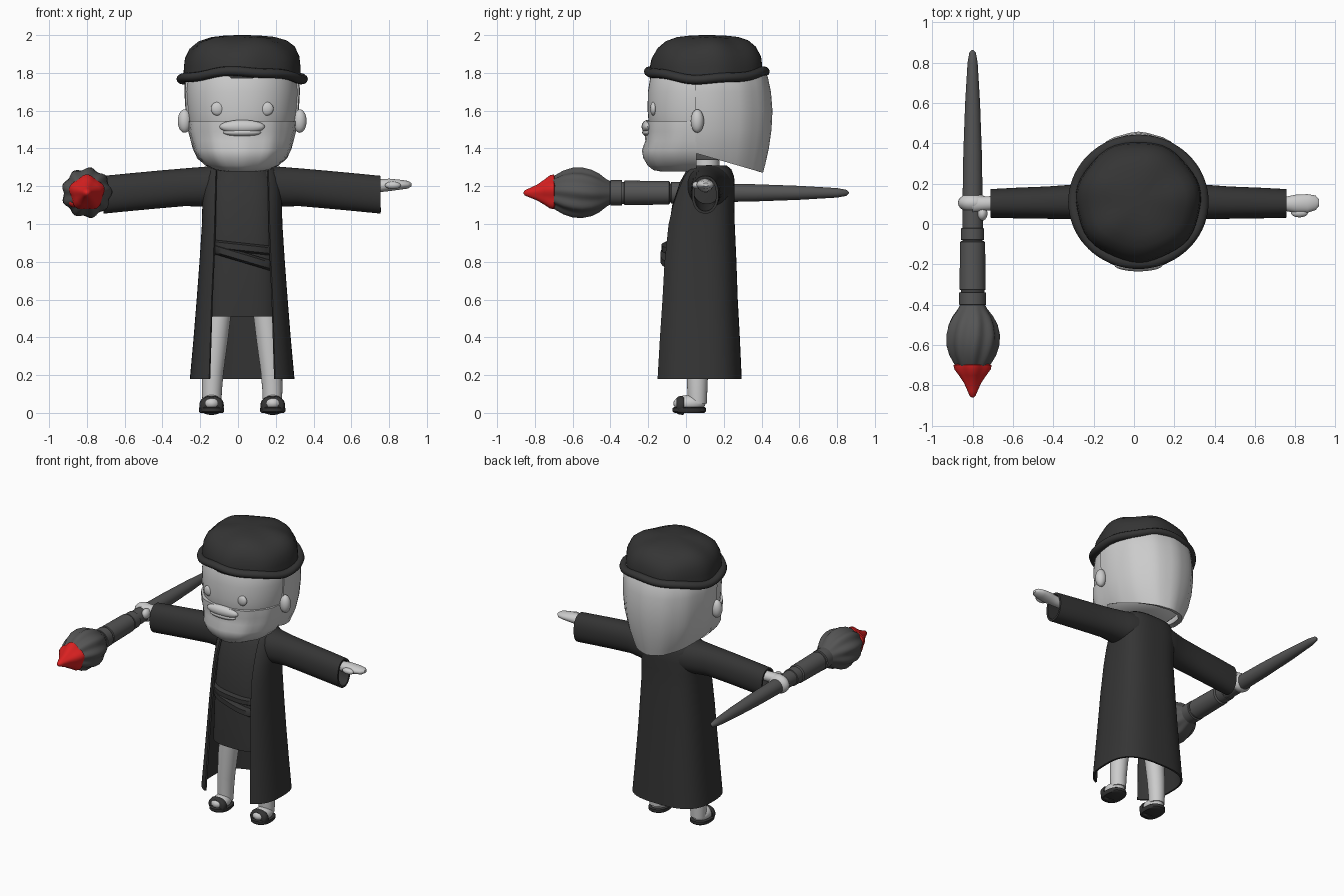
import bpy, bmesh, math
from mathutils import Vector as V

if "Cube" in bpy.data.objects:
    bpy.data.objects.remove(bpy.data.objects["Cube"])

CX = 0.022  # body centre line


def material(name, rgb):
    m = bpy.data.materials.new(name)
    m.diffuse_color = (*rgb, 1)
    m.use_nodes = True
    m.node_tree.nodes["Principled BSDF"].inputs["Base Color"].default_value = m.diffuse_color
    return m


DARK = material("dark_cloth", (0.035, 0.035, 0.035))
MID = material("mid_grey", (0.09, 0.09, 0.09))
RED = material("red_paint", (0.7, 0.015, 0.015))


def finish(name, bm, mat=None, thick=0, angle=45):
    bmesh.ops.recalc_face_normals(bm, faces=bm.faces[:])
    me = bpy.data.meshes.new(name)
    bm.to_mesh(me)
    bm.free()
    ob = bpy.data.objects.new(name, me)
    bpy.context.collection.objects.link(ob)
    if mat:
        me.materials.append(mat)
    bpy.ops.object.select_all(action='DESELECT')
    ob.select_set(True)
    bpy.context.view_layer.objects.active = ob
    if thick:
        mod = ob.modifiers.new("thickness", 'SOLIDIFY')
        mod.thickness, mod.offset = thick, -1
        bpy.ops.object.modifier_apply(modifier=mod.name)
    bpy.ops.object.shade_smooth_by_angle(angle=math.radians(angle))
    return ob


def oval(c, u, v, n=2.0, count=40, wob=lambda t: 1.0):
    """Closed superellipse around c with half axes u and v."""
    pts = []
    for i in range(count):
        t = 2 * math.pi * i / count
        k, s = math.cos(t), math.sin(t)
        k = math.copysign(abs(k) ** (2 / n), k) * wob(t)
        s = math.copysign(abs(s) ** (2 / n), s) * wob(t)
        pts.append(V(c) + V(u) * k + V(v) * s)
    return pts


def loft(rings, closed=True, caps=(True, True)):
    bm = bmesh.new()
    rows = [[bm.verts.new(p) for p in r] for r in rings]
    m = len(rows[0])
    for a, b in zip(rows, rows[1:]):
        for i in range(m if closed else m - 1):
            j = (i + 1) % m
            bm.faces.new((a[i], a[j], b[j], b[i]))
    for cap, row in zip(caps, (rows[0], rows[-1])):
        if cap:
            bm.faces.new(row)
    return bm


def stack(rows, n=2.0, wob=lambda t: 1.0):
    """Horizontal ovals from rows of z, centre y, half width, half depth."""
    return [oval((CX, cy, z), (rx, 0, 0), (0, ry, 0), n, 48, wob) for z, cy, rx, ry in rows]


def ball(name, c, r, mat=None):
    bm = bmesh.new()
    bmesh.ops.create_uvsphere(bm, u_segments=24, v_segments=14, radius=1)
    for v in bm.verts:
        v.co = V((v.co.x * r[0] + c[0], v.co.y * r[1] + c[1], v.co.z * r[2] + c[2]))
    return finish(name, bm, mat)


def keep(bm, co, no):
    """Cut away everything on the normal's side of a plane."""
    bmesh.ops.bisect_plane(bm, geom=bm.verts[:] + bm.edges[:] + bm.faces[:],
                           plane_co=co, plane_no=no, clear_outer=True)


# Head and neck
finish("head", loft(stack([(1.34, .09, .12, .12), (1.37, .09, .19, .19), (1.43, .09, .25, .25),
                           (1.5, .09, .275, .285), (1.6, .09, .288, .293), (1.7, .095, .296, .297),
                           (1.8, .1, .285, .285), (1.88, .1, .24, .24)], 2.15)))
finish("neck", loft(stack([(1.26, .11, .075, .07), (1.42, .11, .065, .062)])))

# Beard: front half shell under the face
beard = loft(stack([(1.278, .05, .09, .18), (1.285, .05, .14, .22), (1.31, .05, .195, .25),
                    (1.35, .06, .235, .283), (1.39, .06, .258, .29), (1.44, .07, .27, .282),
                    (1.49, .07, .283, .285), (1.545, .08, .288, .297)], 2.2,
                   lambda t: 1 + .012 * math.sin(11 * t)))
keep(beard, (0, .055, 0), (0, 1, 0))
finish("beard", beard)

# Hair: back shell with a slanted lower edge
hair = loft(stack([(1.25, .1, .19, .3), (1.32, .1, .225, .318), (1.4, .1, .262, .336),
                   (1.5, .1, .288, .35), (1.6, .1, .3, .355), (1.7, .1, .306, .347),
                   (1.78, .1, .302, .33), (1.85, .1, .27, .29)], 2.1,
                  lambda t: 1 + .008 * math.sin(13 * t)), caps=(False, True))
keep(hair, (0, .05, 0), (0, -1, 0))
keep(hair, (0, .05, 1.375), (0, -.29, -1))
finish("hair", hair, thick=.03)

# Face details
ball("moustache", (CX, -.203, 1.515), (.12, .032, .036))
ball("lower_lip", (CX, -.2, 1.485), (.1, .032, .022))
for s, side in ((-1, "right"), (1, "left")):
    ball(side + "_eye", (CX + s * .13, -.172, 1.61), (.036, .018, .036))
    ball(side + "_ear", (CX + s * .305, .06, 1.545), (.036, .035, .062))

# Beret crown and wavy brim
finish("beret_crown", loft([
    [p + V((0, 0, .012 * math.sin(5 * i * math.pi / 24 + 1) * f)) for i, p in enumerate(r)]
    for r, f in zip(stack([(1.77, .11, .31, .3), (1.83, .11, .308, .298), (1.88, .112, .302, .29),
                           (1.93, .112, .278, .262), (1.965, .112, .235, .222), (1.987, .112, .17, .165),
                           (1.998, .112, .09, .09), (2.0, .112, .02, .02)], 2,
                          lambda t: 1 + .014 * math.sin(7 * t)),
                    (0, .3, .6, .8, .6, .3, 0, 0))]), DARK)
brim = []
for i in range(72):
    t = 2 * math.pi * i / 72
    out = V((math.cos(t), math.sin(t), 0))
    c = V((CX + .318 * out.x, .11 + .303 * out.y, 1.787 - .02 * math.cos(2 * t) + .005 * math.sin(6 * t)))
    brim.append(oval(c, out * .03, (0, 0, .025), 2, 12))
finish("beret_brim", loft(brim + brim[:1], caps=(False, False)), DARK)

# Tunic and sash
finish("tunic", loft(stack([(.51, .04, .2, .145), (.9, .045, .185, .148), (1.1, .07, .18, .143),
                            (1.22, .1, .175, .133), (1.28, .115, .15, .115), (1.31, .12, .1, .09)], 2.8)), DARK)
for name, z, tilt, h, d in (("sash_upper", .875, .02, .025, .17), ("sash_lower", .825, .055, .028, .175)):
    finish(name, loft([oval((CX, .04, z + dz), (.185, 0, -tilt), (0, r, 0), 2.8, 48)
                       for dz, r in ((-h, d - .02), (-h * .6, d), (h * .6, d), (h, d - .02))]), DARK)

# Open coat: z, centre y, half width, half depth, half gap
coat = []
for z, cy, a, b, g in ((.18, .07, .277, .225, .175), (.4, .07, .257, .215, .168), (.6, .07, .241, .204, .162),
                       (.8, .072, .226, .195, .153), (1.0, .078, .213, .18, .146), (1.1, .09, .211, .167, .144),
                       (1.18, .105, .21, .153, .142), (1.25, .118, .2, .137, .14), (1.29, .122, .18, .118, .138),
                       (1.31, .125, .15, .09, .125)):
    n = 2.8
    t0 = math.asin((g / a) ** (n / 2))
    ring = []
    for i in range(57):
        t = t0 + (2 * math.pi - 2 * t0) * i / 56
        x, y = math.sin(t), -math.cos(t)
        x, y = math.copysign(abs(x) ** (2 / n), x), math.copysign(abs(y) ** (2 / n), y)
        ring.append(V((CX + a * x, cy + b * y * (1.1 if y < 0 else 1), z)))
    coat.append(ring)
finish("coat", loft(coat, closed=False, caps=(False, False)), DARK, thick=.012)

for s, side in ((-1, "right"), (1, "left")):
    # Sleeves, open at the cuff
    finish(side + "_sleeve", loft([
        oval((CX + s * x, cy, cz), (0, ry, 0), (0, 0, rz), 2.2) for x, cy, cz, ry, rz in (
            (.05, .125, 1.205, .115, .105), (.14, .122, 1.2, .118, .112), (.2, .116, 1.197, .105, .106),
            (.3, .11, 1.195, .087, .1), (.45, .106, 1.182, .08, .1), (.6, .104, 1.168, .076, .1),
            (.733, .102, 1.155, .071, .1))], caps=(True, False)), DARK, thick=.014)
    # Legs, feet and sandals
    finish(side + "_leg", loft([
        oval((CX + s * x, .06, z), (r, 0, 0), (0, r, 0)) for z, x, r in (
            (.05, .16, .05), (.12, .16, .053), (.22, .155, .057), (.38, .14, .064), (.56, .12, .066))]))
    fx = CX + s * .162
    ball(side + "_foot", (fx, .018, .05), (.056, .085, .045))
    finish(side + "_sole", loft([oval((fx, .018, z), (r, 0, 0), (0, r * 1.32, 0), 2.3)
                                 for z, r in ((0, .06), (.008, .067), (.026, .067), (.03, .062))]), DARK)
    finish(side + "_strap", loft([oval((fx, y, .04), (r, 0, 0), (0, 0, r * .78), 2.2)
                                  for y, r in ((-.05, .05), (-.042, .06), (-.018, .065), (-.01, .06))]), DARK)

# Hands: one open, one gripping the brush
wrist = ((.66, .105, 1.2, .035, .033), (.755, .1, 1.203, .036, .034), (.8, .1, 1.207, .045, .033),
         (.86, .102, 1.208, .046, .026), (.9, .105, 1.208, .036, .02), (.918, .105, 1.208, .015, .009))
finish("left_hand", loft([oval((x, y, z), (0, a, 0), (0, 0, b)) for x, y, z, a, b in wrist]))
ball("left_thumb", (.82, .055, 1.205), (.042, .022, .02))
finish("right_wrist", loft([oval((-x, y, 1.2), (0, a, 0), (0, 0, b)) for x, y, z, a, b in wrist[:3]]))
ball("right_grip", (-.797, .105, 1.172), (.076, .048, .064))
ball("right_thumb", (-.752, .052, 1.19), (.026, .035, .035))


# Giant paintbrush along y
def turned(name, prof, mat, wob=None):
    finish(name, loft([oval((-.8, y, 1.165), (r, 0, 0), (0, 0, r), 2, 64,
                            (lambda t, y=y: wob(t, y)) if wob else lambda t: 1.0)
                       for y, r in prof]), mat, angle=40)


turned("brush_handle", ((.862, .004), (.85, .016), (.8, .025), (.6, .037), (.35, .046), (.1, .05),
                        (-.02, .051), (-.022, .057), (-.078, .057), (-.08, .05), (-.09, .05)), MID)
turned("brush_ferrule", ((-.085, .056), (-.09, .062), (-.325, .065), (-.328, .058), (-.338, .058),
                         (-.34, .067), (-.4, .067), (-.402, .058)), MID)
turned("brush_bristles", ((-.395, .058), (-.42, .072), (-.46, .1), (-.5, .118), (-.55, .129), (-.6, .127),
                          (-.65, .112), (-.69, .09), (-.73, .062), (-.75, .03)), MID,
       lambda t, y: 1 + .055 * math.sin(9 * t + 9 * y) * min(1, max(0, (-.4 - y) / .08)))
turned("paint_tip", ((-.69, .07), (-.7, .091), (-.72, .087), (-.75, .066), (-.79, .041), (-.83, .024),
                     (-.853, .014), (-.86, .004)), RED,
       lambda t, y: 1 + .07 * math.sin(5 * t) * min(1, max(0, (y + .84) / .1)))
ball("paint_drip", (-.87, -.655, 1.115), (.026, .035, .026), RED)
